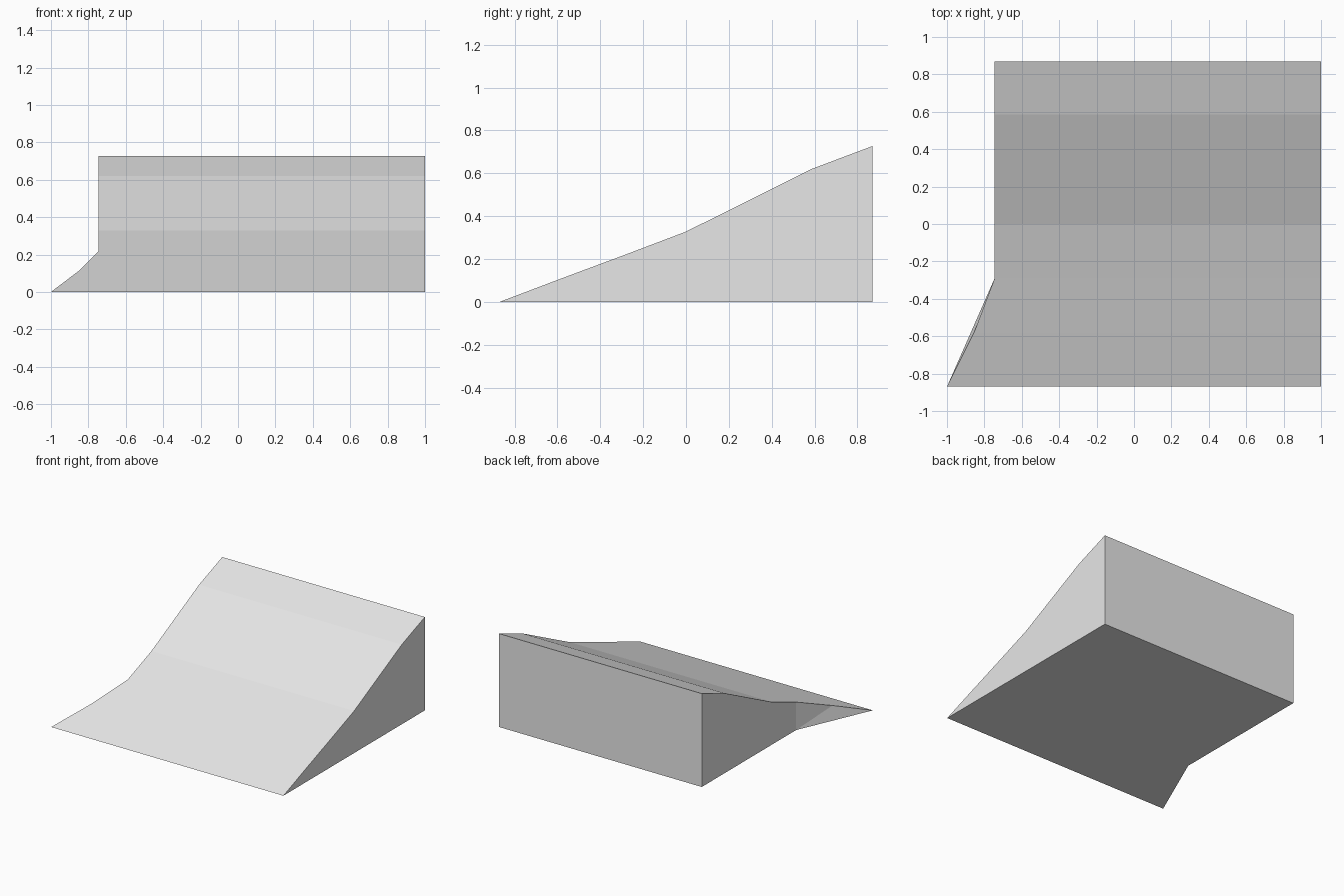
import bpy
import bmesh

cube = bpy.data.objects.get("Cube")
if cube:
    bpy.data.objects.remove(cube, do_unlink=True)

# Plain grey material
grey = bpy.data.materials.new("plain grey")
grey.use_nodes = True
colour = (0.8, 0.8, 0.8, 1)
grey.diffuse_color = colour
grey.node_tree.nodes["Principled BSDF"].inputs["Base Color"].default_value = colour

RIGHT, LEFT, BACK = 1.0, -0.745, 0.87

# Slope stations from front to back: y, height, x of the flared edge
stations = [
    (-BACK, 0, -1),
    (-0.58, 0.11, -0.855),
    (-0.29, 0.218, LEFT),
    (0, 0.328, LEFT),
    (0.585, 0.62, LEFT),
    (BACK, 0.727, LEFT),
]

bm = bmesh.new()
flared = [bm.verts.new((x, y, z)) for y, z, x in stations]
straight = [bm.verts.new((RIGHT, y, z)) for y, z, x in stations]
notch = bm.verts.new((LEFT, stations[2][0], 0))
back_flared = bm.verts.new((LEFT, BACK, 0))
back_straight = bm.verts.new((RIGHT, BACK, 0))

# Sloped top, one strip between each pair of stations
for i in range(len(stations) - 1):
    bm.faces.new((flared[i], straight[i], straight[i + 1], flared[i + 1]))

# Straight side, back and floor
bm.faces.new([back_straight] + straight[::-1])
bm.faces.new((back_flared, back_straight, straight[-1], flared[-1]))
bm.faces.new((flared[0], notch, back_flared, back_straight, straight[0]))

# Recessed side wall and the leaning flare wall
bm.faces.new([notch] + flared[2:] + [back_flared])
for i in range(2):
    bm.faces.new((notch, flared[i], flared[i + 1]))

bmesh.ops.recalc_face_normals(bm, faces=bm.faces[:])
mesh = bpy.data.meshes.new("ramp")
bm.to_mesh(mesh)
bm.free()
mesh.materials.append(grey)
ramp = bpy.data.objects.new("ramp", mesh)
bpy.context.collection.objects.link(ramp)
